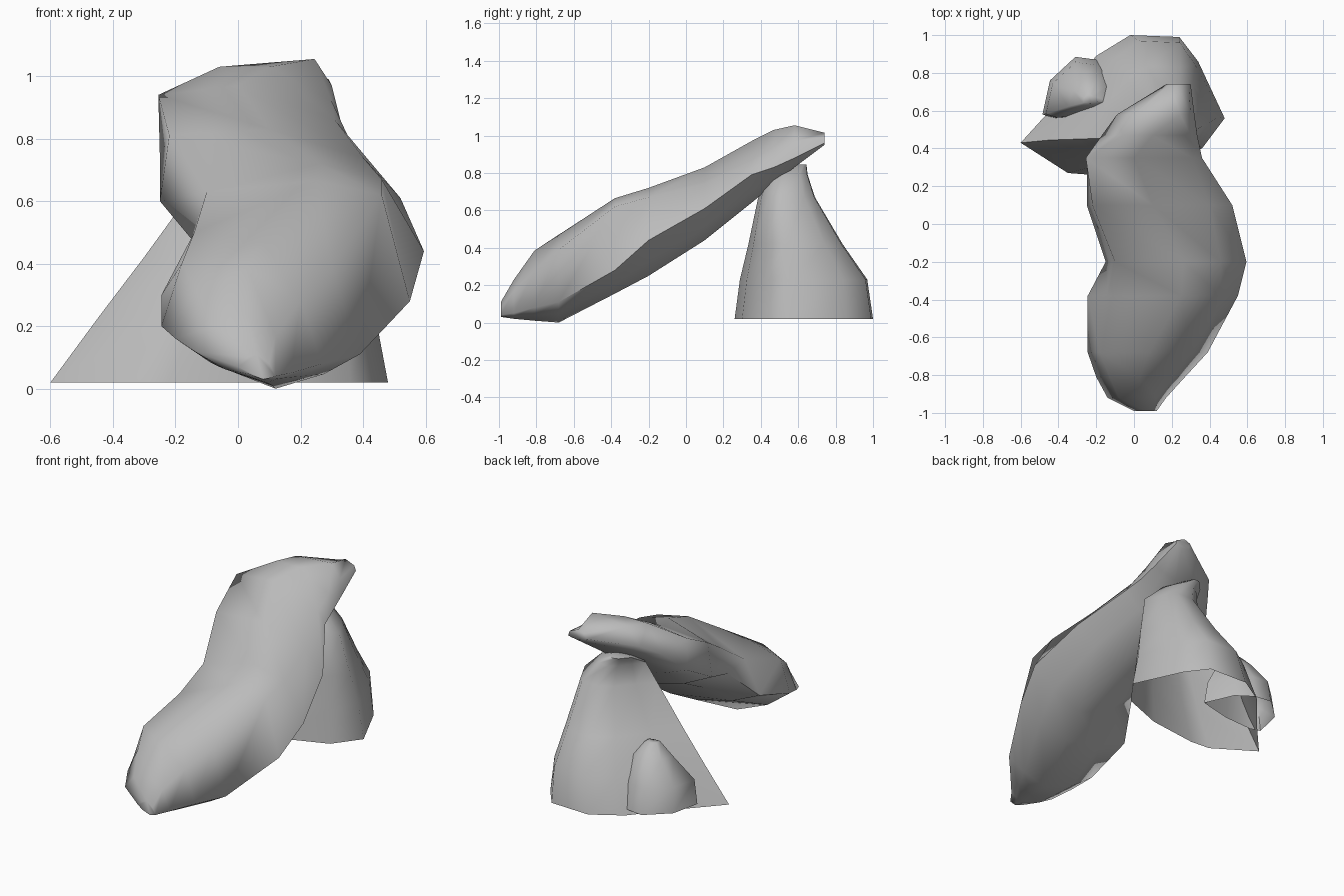
import bpy
import bmesh
import math
from mathutils import Vector

cube = bpy.data.objects.get("Cube")
if cube:
    bpy.data.objects.remove(cube, do_unlink=True)

stone = bpy.data.materials.new("stone grey")
stone.use_nodes = True
colour = (0.5, 0.5, 0.5, 1.0)
stone.diffuse_color = colour
stone.node_tree.nodes["Principled BSDF"].inputs["Base Color"].default_value = colour


def loft(name, rings, close_start):
    """Skin a row of equal-sized rings and cap the end, optionally the start."""
    bm = bmesh.new()
    loops = [[bm.verts.new(p) for p in ring] for ring in rings]
    for low, high in zip(loops, loops[1:]):
        count = len(low)
        for i in range(count):
            j = (i + 1) % count
            bm.faces.new((low[i], low[j], high[j], high[i]))
    bm.faces.new(loops[-1])
    if close_start:
        bm.faces.new(reversed(loops[0]))
    bmesh.ops.recalc_face_normals(bm, faces=bm.faces)
    mesh = bpy.data.meshes.new(name)
    bm.to_mesh(mesh)
    bm.free()
    mesh.materials.append(stone)
    obj = bpy.data.objects.new(name, mesh)
    bpy.context.collection.objects.link(obj)
    bpy.ops.object.select_all(action="DESELECT")
    obj.select_set(True)
    bpy.context.view_layer.objects.active = obj
    bpy.ops.object.shade_smooth_by_angle(angle=math.radians(80))


def slab_ring(y, left, left_rim, top, right_rim, right, bottom):
    """Eight-sided section: six given points and two softened lower shoulders."""
    base = Vector(bottom)

    def shoulder(side):
        side = Vector(side)
        return ((side + base) / 2).lerp(Vector((side.x, base.y)), 0.15)

    section = (left, shoulder(left), bottom, shoulder(right),
               right, right_rim, top, left_rim)
    return [(x, y, z) for x, z in section]


def standing_rings(outline, centre, levels):
    """Scale a ground outline about a drifting centre at each level."""
    ox, oy = centre
    return [[(cx + (x - ox) * sx, cy + (y - oy) * sy, z) for x, y in outline]
            for z, sx, sy, cx, cy in levels]


# Leaning slab: sections from the low front end to the raised back end
# y, then left, left rim, top, right rim, right and bottom (each x, z)
slab_sections = [
    (-0.99, (0.0, 0.07), (0.03, 0.1), (0.06, 0.11), (0.1, 0.08), (0.12, 0.04), (0.08, 0.03)),
    (-0.92, (-0.14, 0.12), (-0.08, 0.2), (0.03, 0.23), (0.12, 0.17), (0.17, 0.05), (0.09, 0.02)),
    (-0.81, (-0.2, 0.16), (-0.13, 0.31), (0.03, 0.385), (0.2, 0.28), (0.27, 0.08), (0.11, 0.01)),
    (-0.68, (-0.245, 0.2), (-0.18, 0.4), (0.08, 0.47), (0.3, 0.39), (0.39, 0.11), (0.12, 0.0)),
    (-0.38, (-0.245, 0.3), (-0.14, 0.5), (0.25, 0.665), (0.46, 0.62), (0.55, 0.28), (0.2, 0.155)),
    (-0.2, (-0.15, 0.48), (-0.1, 0.63), (0.26, 0.72), (0.46, 0.67), (0.595, 0.44), (0.25, 0.25)),
    (0.1, (-0.25, 0.6), (-0.22, 0.81), (0.1, 0.83), (0.4, 0.74), (0.52, 0.61), (0.2, 0.44)),
    (0.35, (-0.25, 0.74), (-0.255, 0.94), (0.0, 0.97), (0.31, 0.86), (0.36, 0.79), (0.1, 0.64)),
    (0.47, (-0.17, 0.86), (-0.06, 1.03), (0.1, 1.03), (0.3, 0.92), (0.335, 0.83), (0.15, 0.74)),
    (0.58, (-0.09, 0.93), (0.0, 1.035), (0.245, 1.055), (0.3, 0.97), (0.32, 0.88), (0.17, 0.83)),
    (0.74, (0.17, 0.97), (0.19, 1.0), (0.23, 1.015), (0.29, 0.99), (0.3, 0.96), (0.25, 0.95)),
]
loft("leaning_slab", [slab_ring(*section) for section in slab_sections], True)

# Standing rock: hollow, open underneath, with a flared tip on one side
standing_outline = [
    (0.48, 0.56), (0.34, 0.86), (0.24, 0.99), (-0.02, 1.0), (-0.2, 0.89),
    (-0.4, 0.65), (-0.6, 0.43), (-0.35, 0.27), (-0.22, 0.26),
    (0.1, 0.3), (0.36, 0.4),
]
# z, x scale, y scale, centre x, centre y
standing_levels = [
    (0.02, 1.0, 1.0, 0.12, 0.55), (0.23, 0.82, 0.92, 0.145, 0.555),
    (0.42, 0.65, 0.68, 0.167, 0.531), (0.67, 0.43, 0.41, 0.19, 0.505),
    (0.79, 0.26, 0.29, 0.125, 0.52), (0.845, 0.12, 0.12, 0.06, 0.59),
]
loft("standing_rock",
     standing_rings(standing_outline, (0.12, 0.55), standing_levels), False)

# Small rock: set into the back of the standing rock, also open underneath
small_outline = [
    (-0.02, 0.62), (-0.1, 0.8), (-0.2, 0.87), (-0.31, 0.885), (-0.445, 0.76),
    (-0.485, 0.58), (-0.42, 0.56), (-0.23, 0.57),
]
small_levels = [
    (0.05, 1.0, 1.0, -0.3, 0.7), (0.2, 0.9, 0.9, -0.3, 0.69),
    (0.33, 0.52, 0.48, -0.25, 0.68), (0.41, 0.16, 0.16, -0.24, 0.66),
]
loft("small_rock",
     standing_rings(small_outline, (-0.3, 0.7), small_levels), False)
